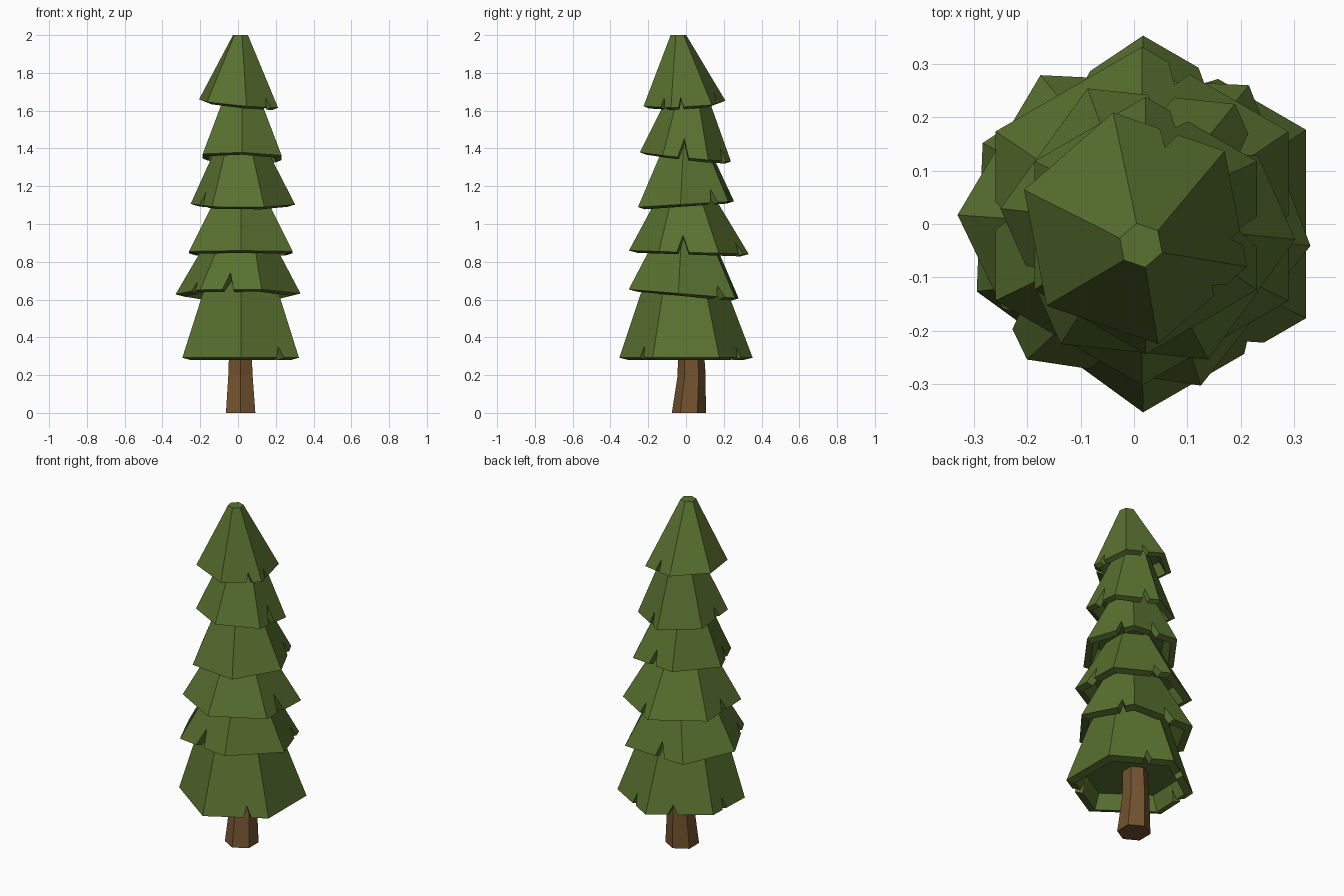
import bpy, bmesh
from math import cos, sin, radians
from mathutils import Vector

cube = bpy.data.objects.get("Cube")
if cube:
    bpy.data.objects.remove(cube)


def make_material(name, color):
    mat = bpy.data.materials.new(name)
    mat.use_nodes = True
    mat.diffuse_color = (*color, 1)
    mat.node_tree.nodes["Principled BSDF"].inputs["Base Color"].default_value = (*color, 1)
    return mat


GREEN = make_material("pine green", (0.098, 0.165, 0.029))
BROWN = make_material("bark brown", (0.172, 0.086, 0.028))


def finish(bm, name, mat):
    bmesh.ops.recalc_face_normals(bm, faces=bm.faces)
    mesh = bpy.data.meshes.new(name)
    bm.to_mesh(mesh)
    bm.free()
    mesh.materials.append(mat)
    obj = bpy.data.objects.new(name, mesh)
    bpy.context.collection.objects.link(obj)


def hexagon(center, radius, z, turn, tilt=(0, 0)):
    """Six corners of a ring that may lean along x and y."""
    points = []
    for i in range(6):
        a = radians(turn + 60 * i)
        x, y = radius * cos(a), radius * sin(a)
        points.append(Vector((center[0] + x, center[1] + y, z + tilt[0] * x + tilt[1] * y)))
    return points


def bridge(bm, lower, upper):
    n = len(lower)
    for i in range(n):
        j = (i + 1) % n
        bm.faces.new((lower[i], lower[j], upper[j], upper[i]))


def add_tier(name, low, high, turn, tilt, notches, nudges={}):
    """Thick skirt with V notches in its hem and a recessed underside."""
    bm = bmesh.new()
    hem = hexagon(*low, turn, tilt)
    for i, (dx, dy) in nudges.items():
        hem[i] += Vector((dx, dy, 0))
    crown = hexagon(*high, turn)
    low_center, high_center = Vector((*low[0], low[2])), Vector((*high[0], high[2]))
    top = [bm.verts.new(p) for p in crown]
    bm.faces.new(top)
    sides, rims = [], []
    for i in range(6):
        a, b = hem[i], hem[(i + 1) % 6]
        points = [a]
        rim = [(a, crown[i])]
        if i in notches:
            t, width, height = notches[i]
            c, d = crown[i], crown[(i + 1) % 6]
            slope = c.lerp(d, t) - a.lerp(b, t)
            places = (t - width, t, t + width)
            points += [a.lerp(b, places[0]),
                       a.lerp(b, t) + slope * (height / slope.z),
                       a.lerp(b, places[2])]
            rim += [(a.lerp(b, p), c.lerp(d, p)) for p in places]
        sides.append(points)
        rims += rim
    rings = [[bm.verts.new(p) for p in side] for side in sides]
    # Sloping outer faces
    for i in range(6):
        j = (i + 1) % 6
        bm.faces.new(rings[i] + [rings[j][0], top[j], top[i]])
    # Hem thickness, inner wall and ceiling
    outer = [v for ring in rings for v in ring]
    ceiling = low[2] + 0.075
    inner, roof = [], []
    for v, (foot, head) in zip(outer, rims):
        axis = low_center.lerp(high_center, (v.co.z - low[2]) / (high[2] - low[2]))
        inward = axis + (v.co - axis) * 0.86
        inner.append(bm.verts.new((inward.x, inward.y, min(v.co.z - 0.012, ceiling - 0.005))))
        rise = (ceiling - foot.z) / (head.z - foot.z)
        axis = low_center.lerp(high_center, rise)
        above = axis + (foot.lerp(head, rise) - axis) * 0.82
        roof.append(bm.verts.new((above.x, above.y, ceiling)))
    bridge(bm, outer, inner)
    bridge(bm, inner, roof)
    bm.faces.new(roof)
    finish(bm, name, GREEN)


# Bent trunk
bm = bmesh.new()
trunk_rings = [((0.014, 0.015), 0.09, 0), ((0.013, 0.03), 0.074, 0.2), ((0.012, 0.022), 0.064, 0.45)]
levels = [[bm.verts.new(p) for p in hexagon(*ring, 30)] for ring in trunk_rings]
for lower, upper in zip(levels, levels[1:]):
    bridge(bm, lower, upper)
bm.faces.new(levels[0])
bm.faces.new(levels[-1])
finish(bm, "trunk", BROWN)

# Foliage: (center, radius, z) of hem and crown, turn, lean,
# notches {side: (place, half width, height)}, corner nudges
add_tier("foliage_1", ((0.017, 0), 0.353, 0.292), ((0.015, -0.01), 0.2, 0.72), 30, (0, 0),
         {0: (0.6, 0.06, 0.06), 1: (0.4, 0.07, 0.05), 2: (0.35, 0.06, 0.06), 4: (0.68, 0.06, 0.06)},
         {2: (0.005, -0.025), 3: (-0.006, 0.05)})
add_tier("foliage_2", ((0, -0.012), 0.332, 0.63), ((0.01, -0.01), 0.17, 0.92), -5, (0, -0.08),
         {0: (0.75, 0.07, 0.06), 1: (0.6, 0.08, 0.08), 3: (0.72, 0.07, 0.05), 4: (0.45, 0.09, 0.09)},
         {1: (0.025, 0), 2: (-0.035, -0.01), 4: (-0.01, 0.03), 5: (-0.015, 0.01)})
add_tier("foliage_3", ((0.015, 0.015), 0.317, 0.85), ((0.015, 0), 0.14, 1.16), 30, (0, -0.03),
         {0: (0.75, 0.07, 0.06), 2: (0.5, 0.08, 0.06), 5: (0.4, 0.1, 0.09)})
add_tier("foliage_4", ((0.026, 0), 0.278, 1.105), ((0.015, 0), 0.125, 1.42), -6, (0, 0.06),
         {0: (0.7, 0.08, 0.07), 1: (0.5, 0.09, 0.08), 3: (0.5, 0.08, 0.07)})
add_tier("foliage_5", ((0.022, -0.003), 0.241, 1.355), ((0.02, 0.01), 0.1, 1.69), 30, (-0.02, -0.1),
         {0: (0.7, 0.08, 0.07), 2: (0.6, 0.08, 0.06), 5: (0.45, 0.12, 0.1)})
add_tier("foliage_6", ((0.003, -0.008), 0.221, 1.638), ((0.013, -0.04), 0.042, 2.0), -19, (-0.09, 0.05),
         {0: (0.25, 0.06, 0.05), 1: (0.5, 0.08, 0.06), 5: (0.7, 0.07, 0.05)})
